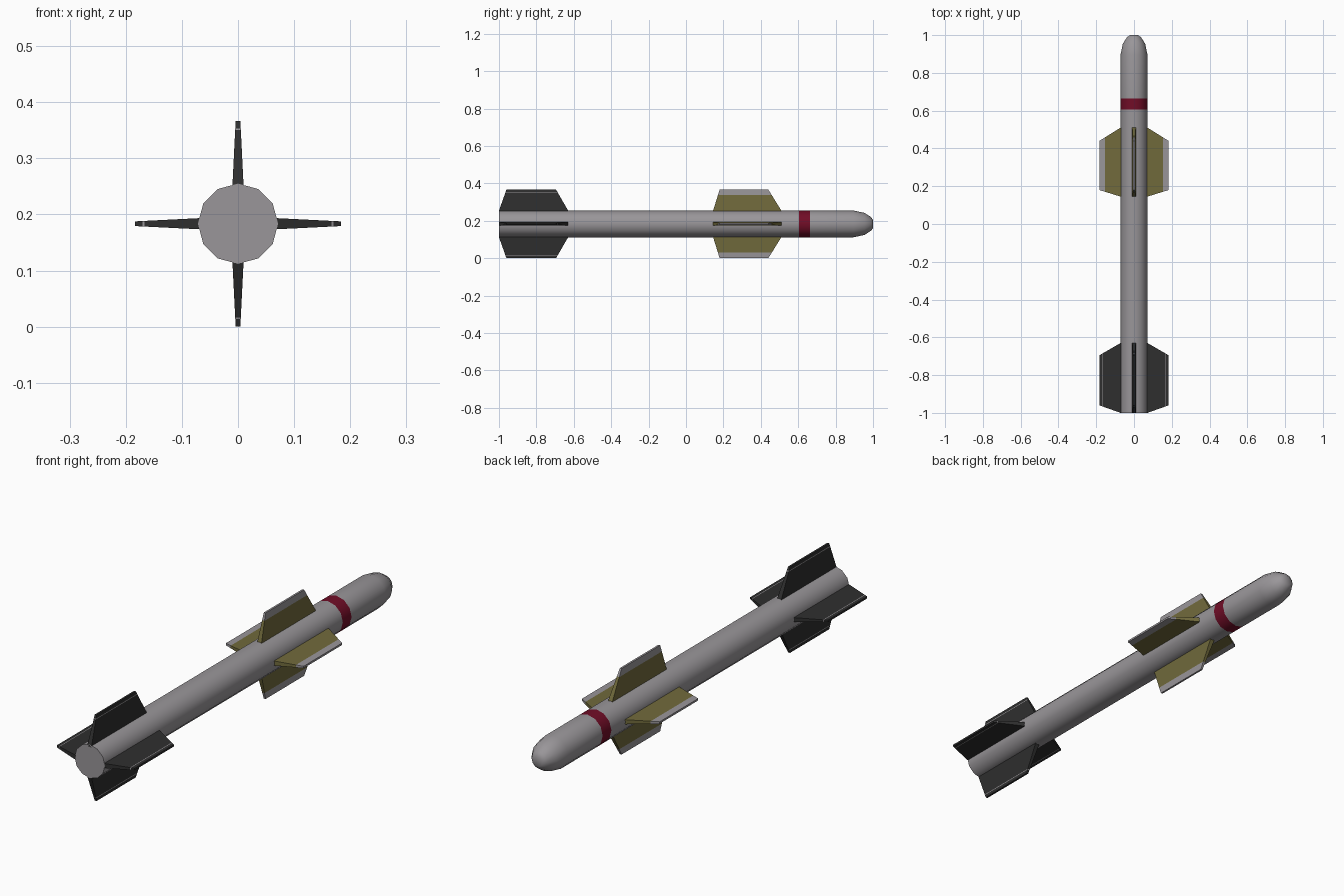
import bpy, bmesh, math
from mathutils import Vector

if "Cube" in bpy.data.objects:
    bpy.data.objects.remove(bpy.data.objects["Cube"])

CZ = 0.1835   # height of the body axis
SIDES = 12


def material(name, rgb):
    m = bpy.data.materials.new(name)
    m.diffuse_color = (*rgb, 1.0)
    m.use_nodes = True
    m.node_tree.nodes["Principled BSDF"].inputs["Base Color"].default_value = m.diffuse_color
    return m


GREY = material("light grey", (0.32, 0.305, 0.32))
OLIVE = material("olive", (0.165, 0.145, 0.045))
DARK = material("near black", (0.028, 0.028, 0.028))
RED = material("dark red", (0.165, 0.004, 0.02))


def finish(bm, name, mats):
    bmesh.ops.recalc_face_normals(bm, faces=bm.faces)
    mesh = bpy.data.meshes.new(name)
    bm.to_mesh(mesh)
    bm.free()
    for m in mats:
        mesh.materials.append(m)
    ob = bpy.data.objects.new(name, mesh)
    bpy.context.collection.objects.link(ob)
    return ob


def skin(bm, rings, rule):
    """Bridge successive closed rings and cap both ends."""
    vs = [[bm.verts.new(p) for p in r] for r in rings]
    n = len(rings[0])
    for k in range(len(vs) - 1):
        for i in range(n):
            j = (i + 1) % n
            f = bm.faces.new((vs[k][i], vs[k][j], vs[k + 1][j], vs[k + 1][i]))
            f.material_index = rule(k)
    bm.faces.new(vs[0]).material_index = rule(0)
    bm.faces.new(vs[-1]).material_index = rule(len(vs) - 2)


# Body: lathed profile (y, radius) with a red band between rings 1 and 2
profile = [(-1.0, 0.0715), (0.605, 0.0715), (0.664, 0.0715), (0.895, 0.0715),
           (0.955, 0.059), (0.99, 0.036), (1.0, 0.021)]
bm = bmesh.new()
angles = [2 * math.pi * i / SIDES for i in range(SIDES)]
skin(bm, [[(r * math.cos(a), y, CZ + r * math.sin(a)) for a in angles]
          for y, r in profile], lambda k: 1 if k == 1 else 0)
body = finish(bm, "body", [GREY, RED])
bpy.context.view_layer.objects.active = body
body.select_set(True)
bpy.ops.object.shade_smooth_by_angle(angle=math.radians(45))


# Fins: tapered slabs, cut into spanwise sections for the painted tips
R0, R1 = 0.071, 0.1835


def fin_set(name, root, tip, sections, mats, rule):
    for q, side in enumerate(("right", "top", "left", "bottom")):
        a = q * math.pi / 2
        out = Vector((math.cos(a), 0, math.sin(a)))
        across = Vector((-math.sin(a), 0, math.cos(a)))
        rings = []
        for r in sections:
            t = max(0.0, (r - R0) / (R1 - R0))
            back = root[0] + (tip[0] - root[0]) * t
            front = root[1] + (tip[1] - root[1]) * t
            h = 0.0098 + (0.0042 - 0.0098) * t
            c = Vector((0, 0, CZ)) + out * r
            rings.append([c + across * s * h + Vector((0, y, 0))
                          for s, y in ((-1, back), (1, back), (1, front), (-1, front))])
        bm = bmesh.new()
        skin(bm, rings, rule)
        finish(bm, f"{name}_{side}", mats)


# Forward wings: olive with grey tips
fin_set("forward_wing", (0.145, 0.51), (0.18, 0.44), [0.06, R0, 0.154, R1],
        [OLIVE, GREY], lambda k: 1 if k == 2 else 0)
# Tail fins: black with a fine grey line near the tip
fin_set("tail_fin", (-1.0, -0.63), (-0.96, -0.695), [0.06, R0, 0.167, 0.170, R1],
        [DARK, GREY], lambda k: 1 if k == 2 else 0)
